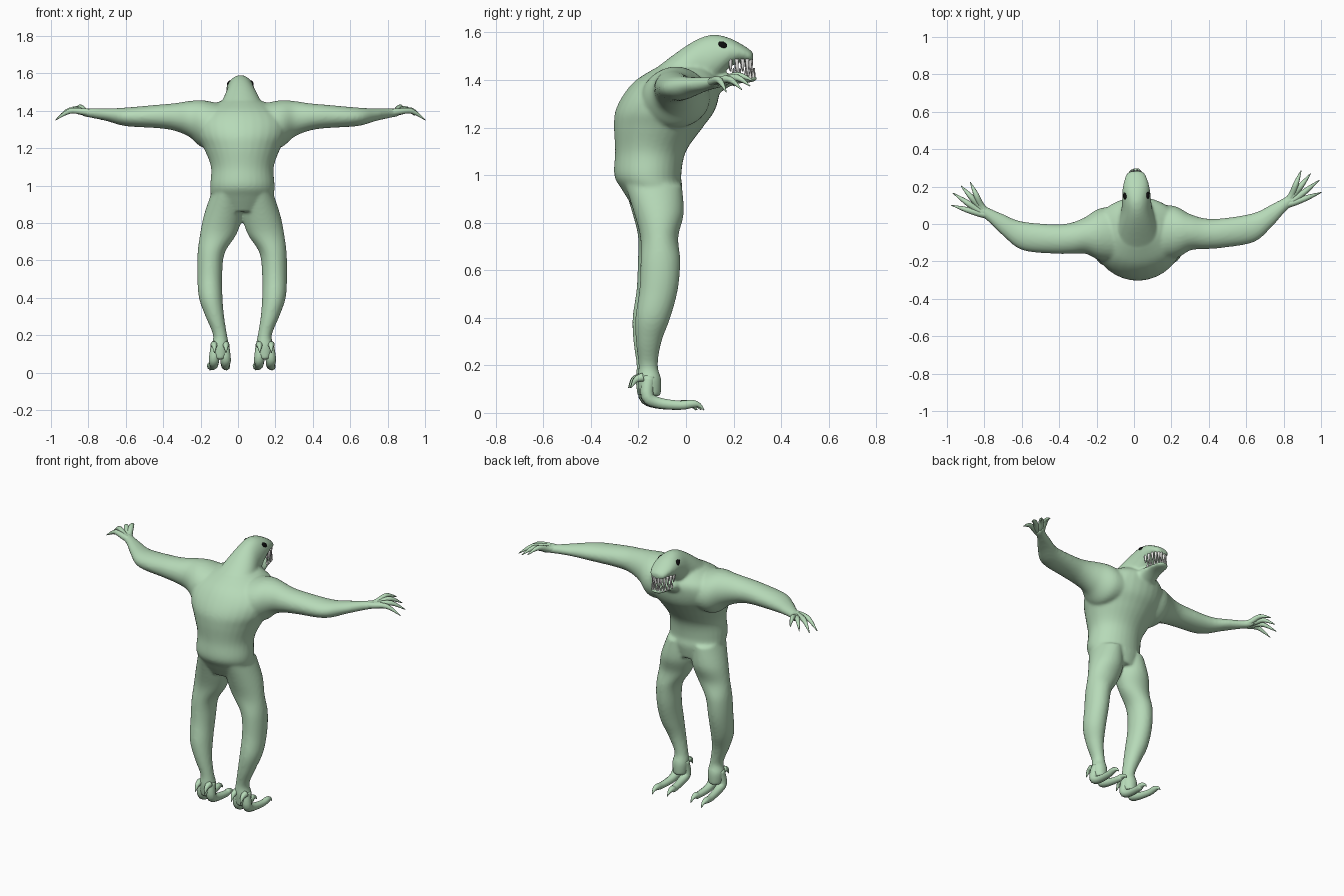
import bpy, bmesh, math
from mathutils import Matrix, Vector

if "Cube" in bpy.data.objects:
    bpy.data.objects.remove(bpy.data.objects["Cube"])

# The whole figure is turned slightly and faces +y
PLACE = Matrix.Translation((0.018, 0, 0)) @ Matrix.Rotation(math.radians(2), 4, 'Z')


def material(name, rgb):
    m = bpy.data.materials.new(name)
    m.diffuse_color = (*rgb, 1)
    m.use_nodes = True
    m.node_tree.nodes["Principled BSDF"].inputs["Base Color"].default_value = m.diffuse_color
    return m


GREEN = material("pale green skin", (0.47, 0.70, 0.48))
WHITE = material("white teeth", (0.9, 0.9, 0.87))
BLACK = material("black eyes", (0.004, 0.004, 0.004))


def smooth_rows(rows, steps=5):
    """Catmull-Rom interpolation of number rows."""
    out = []
    for i in range(len(rows) - 1):
        p0, p1, p2, p3 = (rows[max(0, min(len(rows) - 1, i + k))] for k in (-1, 0, 1, 2))
        for s in range(steps):
            t = s / steps
            out.append([0.5 * (2 * b + (c - a) * t + (2 * a - 5 * b + 4 * c - d) * t * t
                        + (3 * b - a - 3 * c + d) * t ** 3) for a, b, c, d in zip(p0, p1, p2, p3)])
    return out + [list(rows[-1])]


def loft(bm, rings, n):
    """rings: (centre, u, v) ellipses joined to a closed skin."""
    loops = [[bm.verts.new(c + u * math.cos(2 * math.pi * k / n) + v * math.sin(2 * math.pi * k / n))
              for k in range(n)] for c, u, v in rings]
    for a, b in zip(loops, loops[1:]):
        for k in range(n):
            bm.faces.new((a[k], a[(k + 1) % n], b[(k + 1) % n], b[k]))
    bm.faces.new(loops[0])
    bm.faces.new(loops[-1])


def sections(bm, axis, rows, side=1, n=32):
    """rows: (position on axis, a0, a1, b0, b1) bounds on the two other axes."""
    oth = [i for i in range(3) if i != axis]
    rings = []
    for p, a0, a1, b0, b1 in smooth_rows(rows):
        c, u, v = Vector(), Vector(), Vector()
        c[axis], c[oth[0]], c[oth[1]] = p, (a0 + a1) / 2, (b0 + b1) / 2
        u[oth[0]], v[oth[1]] = (a1 - a0) / 2, (b1 - b0) / 2
        for w in (c, u, v):
            w.x *= side
        rings.append((c, u, v))
    loft(bm, rings, n)


def tube(bm, rows, side=1, n=10):
    """rows: (x, y, z, radius) along a path."""
    rows = smooth_rows([(side * x, y, z, r) for x, y, z, r in rows], 4)
    pts = [Vector(r[:3]) for r in rows]
    rings = []
    for i, p in enumerate(pts):
        t = (pts[min(i + 1, len(pts) - 1)] - pts[max(i - 1, 0)]).normalized()
        ref = Vector((0, 0, 1)) if abs(t.z) < 0.9 else Vector((0, 1, 0))
        u = t.cross(ref).normalized()
        rings.append((p, u * rows[i][3], t.cross(u) * rows[i][3]))
    loft(bm, rings, n)


def finish(name, bm, mat):
    bm.transform(PLACE)
    bmesh.ops.recalc_face_normals(bm, faces=bm.faces[:])
    me = bpy.data.meshes.new(name)
    bm.to_mesh(me)
    bm.free()
    me.materials.append(mat)
    me.polygons.foreach_set("use_smooth", [True] * len(me.polygons))
    ob = bpy.data.objects.new(name, me)
    bpy.context.collection.objects.link(ob)
    return ob


# Body: torso, head, jaw, arms and legs merged into one skin
bm = bmesh.new()
sections(bm, 2, [(0.86, -.12, .12, -.22, -.03), (0.94, -.165, .165, -.27, -.015),
                 (1.00, -.172, .172, -.302, -.02), (1.10, -.168, .168, -.298, .0),
                 (1.20, -.205, .205, -.303, .07), (1.27, -.24, .24, -.297, .12),
                 (1.34, -.25, .25, -.262, .14), (1.40, -.21, .21, -.21, .14),
                 (1.45, -.12, .12, -.13, .10)])
sections(bm, 1, [(-.14, -.15, .15, 1.20, 1.44), (-.02, -.115, .115, 1.25, 1.53),
                 (.06, -.087, .087, 1.32, 1.577), (.12, -.078, .078, 1.385, 1.591),
                 (.18, -.074, .074, 1.45, 1.578), (.23, -.064, .064, 1.475, 1.553),
                 (.27, -.048, .048, 1.473, 1.527), (.283, -.025, .025, 1.485, 1.512)])
sections(bm, 1, [(.04, -.09, .09, 1.24, 1.42), (.13, -.068, .068, 1.335, 1.43),
                 (.20, -.056, .056, 1.38, 1.422), (.27, -.044, .044, 1.39, 1.42),
                 (.298, -.02, .02, 1.397, 1.415)])
for s in (1, -1):
    sections(bm, 0, [(.08, -.2, .1, 1.22, 1.43), (.20, -.19, .09, 1.20, 1.455),
                     (.28, -.15, .045, 1.26, 1.452), (.36, -.147, .018, 1.293, 1.44),
                     (.45, -.143, .014, 1.307, 1.432), (.62, -.118, .036, 1.318, 1.417),
                     (.72, -.038, .08, 1.345, 1.412), (.80, .045, .12, 1.362, 1.412),
                     (.85, .075, .165, 1.372, 1.41)], s)
    sections(bm, 2, [(.96, .0, .165, -.26, -.02), (.84, .0, .205, -.222, -.013),
                     (.74, .03, .225, -.197, -.037), (.64, .093, .238, -.197, -.03),
                     (.52, .107, .240, -.202, -.04), (.40, .106, .232, -.219, -.072),
                     (.30, .098, .197, -.216, -.108), (.20, .082, .157, -.204, -.123),
                     (.14, .072, .167, -.208, -.108), (.07, .078, .160, -.200, -.11)], s)
body = finish("body", bm, GREEN)
m = body.modifiers.new("merge", 'REMESH')
m.mode, m.voxel_size, m.use_smooth_shade = 'VOXEL', 0.0085, True
m = body.modifiers.new("soften", 'SMOOTH')
m.factor, m.iterations = 0.5, 7

# Fingers: three fingers and a thumb, arched and pointed
bm = bmesh.new()
for s in (1, -1):
    for bx, by, tx, ty, tz in [(.84, .085, .99, .135, 1.35), (.85, .105, .98, .20, 1.36),
                               (.845, .13, .935, .237, 1.375), (.83, .125, .885, .255, 1.395)]:
        mx, my = (bx + tx) / 2, (by + ty) / 2
        tube(bm, [(.79, .075, 1.388, .02), (bx, by, 1.395, .018),
                  (mx, my, (1.425 + tz) / 2 + .01, .014), (tx, ty, tz, .002)], s)
finish("fingers", bm, GREEN)

# Feet: two long clawed toes and heel spurs
bm = bmesh.new()
for s in (1, -1):
    for off, end in ((-.028, .025), (.034, .05)):
        x = .118 + off
        tube(bm, [(.118 + off * .6, -.16, .15, .03), (x, -.168, .07, .028),
                  (x, -.12, .042, .024), (x + off * .3, -.03, .032, .02),
                  (x + off * .4, end - .03, .038, .018), (x + off * .4, end, .032, .010),
                  (x + off * .4, end + .02, .012, .002)], s)
        tube(bm, [(x, -.185, .15, .02), (x, -.215, .14, .013), (x, -.237, .105, .002)], s)
finish("toes", bm, GREEN)

# Teeth: two rows of pointed cones around the jaws
bm = bmesh.new()
for s in (1, -1):
    for i in range(6):
        t = i / 5
        y = .185 + .088 * math.sin(t * math.pi / 2)
        x = .056 * math.cos(t * math.pi / 2 * .88)
        tip = .055 if i % 2 else .04
        tube(bm, [(x, y, 1.488, .009), (x, y + .001, 1.475 - tip * .5, .006),
                  (x, y + .003, 1.475 - tip, .001)], s, 7)
        y2 = y + .012
        tube(bm, [(x * .88, y2, 1.405, .008), (x * .9, y2 + .002, 1.425, .005),
                  (x * .9, y2 + .003, 1.45, .001)], s, 7)
finish("teeth", bm, WHITE)

# Eyes: flattened ovals on the sides of the head
bm = bmesh.new()
for s in (1, -1):
    mat = (Matrix.Translation((s * .060, .155, 1.547)) @ Matrix.Rotation(math.radians(-25), 4, 'X')
           @ Matrix.Rotation(math.radians(-35 * s), 4, 'Y') @ Matrix.Diagonal((.009, .023, .015, 1)))
    bmesh.ops.create_uvsphere(bm, u_segments=20, v_segments=12, radius=1, matrix=mat)
finish("eyes", bm, BLACK)
